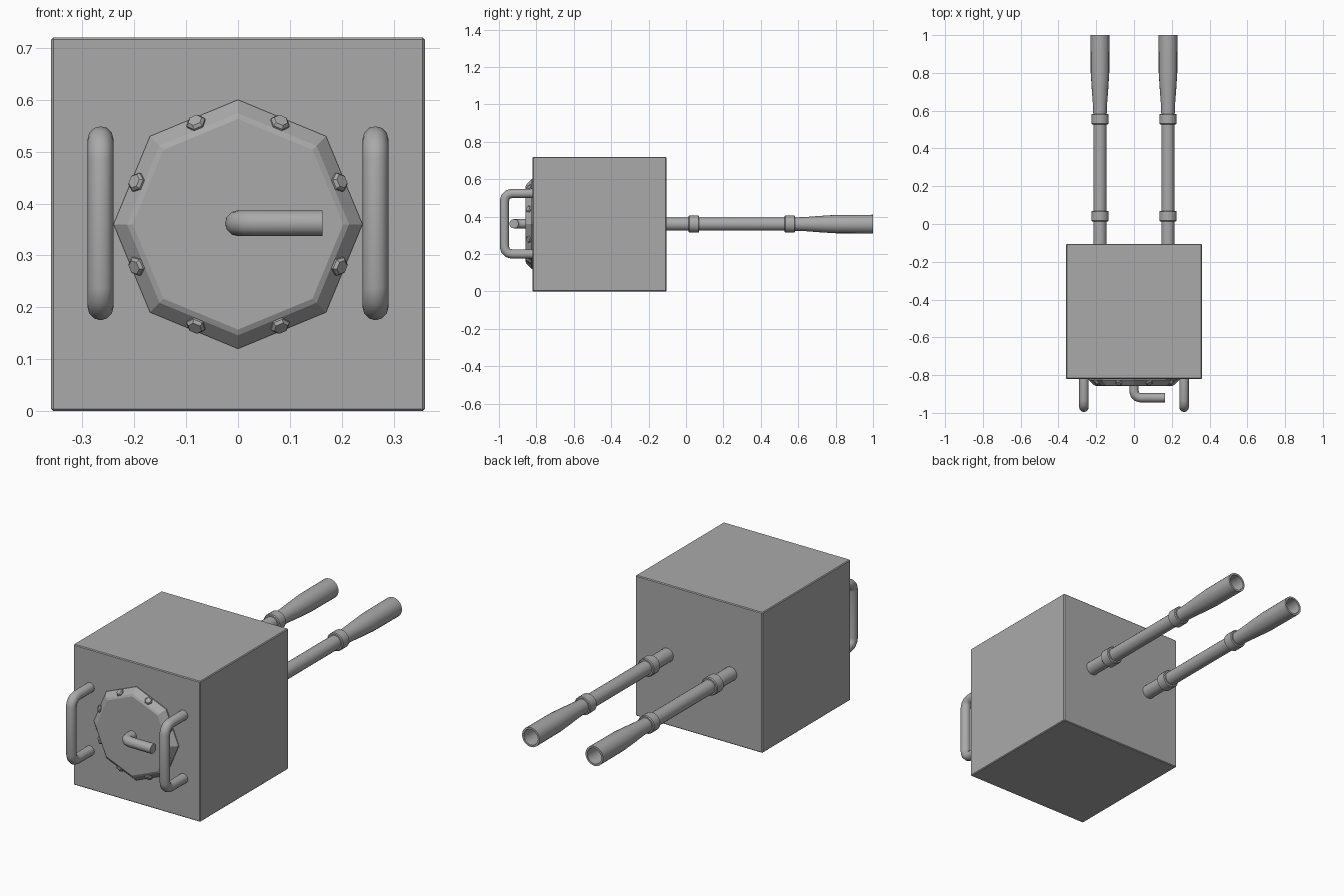
import bpy, math
from mathutils import Vector, Matrix

cube = bpy.data.objects.get("Cube")
if cube:
    bpy.data.objects.remove(cube, do_unlink=True)

metal = bpy.data.materials.new("grey metal")
metal.use_nodes = True
GREY = (0.4, 0.4, 0.4, 1)
metal.diffuse_color = GREY
metal.node_tree.nodes["Principled BSDF"].inputs["Base Color"].default_value = GREY
MID = 0.36  # height of the box centre


def make(name, verts, faces, smooth=True):
    mesh = bpy.data.meshes.new(name)
    mesh.from_pydata(verts, [], faces)
    mesh.materials.append(metal)
    obj = bpy.data.objects.new(name, mesh)
    bpy.context.collection.objects.link(obj)
    if smooth:
        bpy.ops.object.select_all(action='DESELECT')
        obj.select_set(True)
        bpy.context.view_layer.objects.active = obj
        bpy.ops.object.shade_smooth_by_angle(angle=math.radians(35))
    return obj


def skin(rings, n):
    """Quads between consecutive rings, with caps on both ends."""
    faces = [(r * n + i, r * n + (i + 1) % n, (r + 1) * n + (i + 1) % n, (r + 1) * n + i)
             for r in range(rings - 1) for i in range(n)]
    faces.append(tuple(reversed(range(n))))
    faces.append(tuple(range((rings - 1) * n, rings * n)))
    return faces


def lathe(name, profile, n, x=0, z=MID, smooth=True):
    """Revolve (y, radius) pairs around an axis along y."""
    verts = [(x + r * math.sin(math.tau * i / n), y, z + r * math.cos(math.tau * i / n))
             for y, r in profile for i in range(n)]
    return make(name, verts, skin(len(profile), n), smooth)


def tube(name, corners, radius, bend, side, n=12, steps=3):
    """Round bar along a planar path whose inner corners are rounded."""
    pts = [Vector(c) for c in corners]
    path = [pts[0]]
    for a, b, c in zip(pts, pts[1:], pts[2:]):
        p, q = b + (a - b).normalized() * bend, b + (c - b).normalized() * bend
        centre = p + q - b
        for k in range(steps + 1):
            t = math.pi / 2 * k / steps
            path.append(centre + (p - centre) * math.cos(t) + (q - centre) * math.sin(t))
    path.append(pts[-1])
    side = Vector(side)
    verts = []
    for i, p in enumerate(path):
        before = (p - path[i - 1]).normalized() if i else Vector()
        after = (path[i + 1] - p).normalized() if i + 1 < len(path) else Vector()
        up = (before + after).normalized().cross(side)
        for k in range(n):
            a = math.tau * k / n
            verts.append(p + radius * (side * math.cos(a) + up * math.sin(a)))
    return make(name, verts, skin(len(path), n))


# Main box with slightly eased edges
corner = [(x, y, z) for x in (-.36, .36) for y in (-.82, -.105) for z in (0, .72)]
box = make("box_body", corner, [(0, 1, 3, 2), (4, 6, 7, 5), (0, 4, 5, 1),
                                (2, 3, 7, 6), (0, 2, 6, 4), (1, 5, 7, 3)], False)
ease = box.modifiers.new("eased_edges", 'BEVEL')
ease.width = 0.004
ease.segments = 1

# Octagonal hatch plate
lathe("hatch", [(-.81, .24), (-.825, .24), (-.852, .214), (-.857, .203)], 8, smooth=False)

# Hexagonal bolts, one on each sloping hatch edge
for k in range(8):
    a = math.tau * (k + .5) / 8
    out = Vector((math.sin(a), 0, math.cos(a)))
    axis = (out * .74 + Vector((0, -.68, 0))).normalized()
    u = Vector((-out.z, 0, out.x))
    v = axis.cross(u)
    base = out * .207 + Vector((0, -.836, MID))
    verts = [base + axis * h + r * (u * math.cos(math.tau * i / 6) + v * math.sin(math.tau * i / 6))
             for h, r in ((-.01, .019), (.008, .019), (.014, .014)) for i in range(6)]
    make(f"hatch_bolt_{k + 1}", verts, skin(3, 6), False)

# Crank handle in the middle of the hatch
tube("hatch_crank", [(0, -.85, MID + .002), (0, -.92, MID + .002), (.163, -.92, MID + .002)],
     .025, .035, (0, 0, 1))

for label, s in (("left", 1), ("right", -1)):
    # Carrying handle
    x = .265 * s
    tube(label + "_handle", [(x, -.81, .2), (x, -.971, .2), (x, -.971, .524), (x, -.81, .524)],
         .025, .04, (1, 0, 0))
    # Barrel with flared, hollow muzzle
    x = .18 * s
    lathe(label + "_barrel", [(-.12, .035), (.57, .035), (.64, .038), (.72, .044), (.8, .049),
                              (1, .05), (1, .04), (.8, .038)], 20, x)
    # Barrel collars
    for place, y in (("rear", .042), ("front", .555)):
        lathe(f"{label}_{place}_collar", [(y - .028, .03), (y - .028, .042), (y - .024, .046),
                                         (y + .024, .046), (y + .028, .042), (y + .028, .03)], 20, x)
